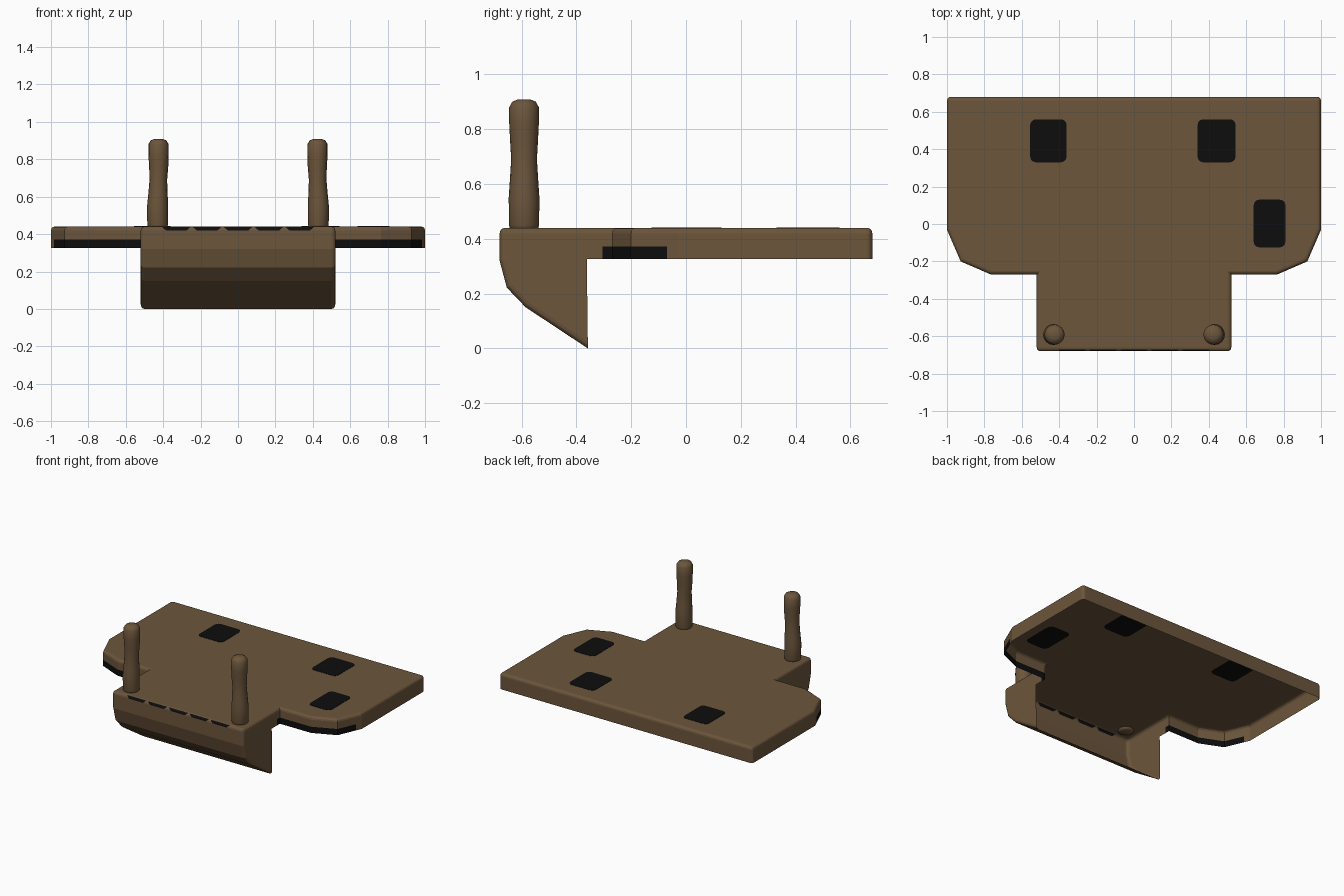
import bpy, bmesh, math
from mathutils import Vector

if "Cube" in bpy.data.objects:
    bpy.data.objects.remove(bpy.data.objects["Cube"])


def material(name, rgb):
    m = bpy.data.materials.new(name)
    m.diffuse_color = (*rgb, 1)
    m.use_nodes = True
    m.node_tree.nodes["Principled BSDF"].inputs["Base Color"].default_value = m.diffuse_color
    return m


BROWN = material("brown", (0.150, 0.092, 0.045))
BLACK = material("black", (0.004, 0.004, 0.004))
TOP, RIM = 0.44, 0.327


def finish(bm, name, mats):
    me = bpy.data.meshes.new(name)
    bm.to_mesh(me)
    bm.free()
    for m in mats:
        me.materials.append(m)
    ob = bpy.data.objects.new(name, me)
    bpy.context.collection.objects.link(ob)
    return ob


# Open shell: deck, rim walls and the front skirt
half = [(0.52, -0.68), (0.52, -0.27), (0.765, -0.27), (0.927, -0.2), (1.0, -0.03), (1.0, 0.68)]
outline = half + [(-x, y) for x, y in reversed(half)]
skirt = [(-0.68, TOP), (-0.68, 0.32), (-0.654, 0.222), (-0.585, 0.15), (-0.358, 0.0)]

bm = bmesh.new()


def face(pts):
    return bm.faces.new([bm.verts.new(p) for p in pts])


face([(x, y, TOP) for x, y in outline])
for (xa, ya), (xb, yb) in zip(outline, outline[1:]):
    if xa == xb and abs(xa) == 0.52:
        continue                                  # skirt sides are made below
    face([(xa, ya, TOP), (xa, ya, RIM), (xb, yb, RIM), (xb, yb, TOP)])
for s in (1, -1):
    pts = skirt + [(-0.362, RIM), (-0.27, RIM), (-0.27, TOP)]
    pts = [(s * 0.52, y, z) for y, z in pts]
    face(pts if s == 1 else pts[::-1])
for (ya, za), (yb, zb) in zip(skirt, skirt[1:]):
    face([(-0.52, ya, za), (-0.52, yb, zb), (0.52, yb, zb), (0.52, ya, za)])
bmesh.ops.remove_doubles(bm, verts=bm.verts, dist=0.0005)
bmesh.ops.recalc_face_normals(bm, faces=bm.faces)
bm.normal_update()
if max(bm.faces, key=lambda f: f.calc_center_median().z).normal.z < 0:
    bmesh.ops.reverse_faces(bm, faces=bm.faces)
    bm.normal_update()

# Soften the convex edges
sharp = [e for e in bm.edges if len(e.link_faces) == 2 and e.calc_face_angle_signed() > 1.0]
bmesh.ops.bevel(bm, geom=sharp, offset=0.02, segments=3, profile=0.5, affect='EDGES')


def cut(co, no, rule):
    fs = [f for f in bm.faces if rule(f.calc_center_median())]
    geom = set(fs)
    for f in fs:
        geom.update(f.edges)
        geom.update(f.verts)
    bmesh.ops.bisect_plane(bm, geom=list(geom), plane_co=co, plane_no=no, dist=1e-5)


# Cut and colour the dark lower rim beside the skirt
def walls(c):
    return abs(c.x) > 0.515 and c.z < 0.41


cut((0, 0, 0.371), (0, 0, 1), walls)
cut((0, 0, RIM), (0, 0, 1), walls)
cut((0, -0.07, 0), (0, 1, 0), walls)
cut((0, -0.305, 0), (0, 1, 0), walls)

# Cut and colour the five dark marks on the front top edge
marks = [-0.33, -0.165, 0, 0.165, 0.33]


def lip(c):
    return c.y < -0.655 and c.z > 0.41 and abs(c.x) < 0.5


for m in marks:
    for s in (-1, 1):
        cut((m + s * 0.055, 0, 0.42), (1, 0, -s * 1.2), lip)
for f in bm.faces:
    c = f.calc_center_median()
    rim = walls(c) and RIM < c.z < 0.371 and -0.305 < c.y < -0.07
    mark = lip(c) and c.z < 0.4365 and any(abs(c.x - m) < 0.06 for m in marks)
    f.material_index = int(rim or mark)
finish(bm, "deck_shell", [BROWN, BLACK])


# Dark rounded patches, thin plates showing on both sides of the deck
def patch(name, x0, x1, y0, y1, r=0.03):
    b = bmesh.new()
    pts = []
    for i, (cx, cy) in enumerate([(x1 - r, y1 - r), (x0 + r, y1 - r), (x0 + r, y0 + r), (x1 - r, y0 + r)]):
        for k in range(4):
            a = math.radians(90 * i + 30 * k)
            pts.append((cx + r * math.cos(a), cy + r * math.sin(a), TOP - 0.003))
    f = b.faces.new([b.verts.new(p) for p in pts])
    g = bmesh.ops.extrude_face_region(b, geom=[f])
    bmesh.ops.translate(b, vec=(0, 0, 0.005), verts=[v for v in g["geom"] if isinstance(v, bmesh.types.BMVert)])
    bmesh.ops.recalc_face_normals(b, faces=b.faces)
    finish(b, name, [BLACK])


patch("rear_left_patch", -0.555, -0.36, 0.33, 0.56)
patch("rear_right_patch", 0.34, 0.543, 0.33, 0.56)
patch("side_patch", 0.64, 0.81, -0.125, 0.13)

# Two slightly wavy posts: (height, radius, sideways shift)
rings = [(0.425, 0.03, 0), (0.432, 0.05, 0), (0.45, 0.055, 0.002), (0.55, 0.056, 0.002), (0.61, 0.052, 0),
         (0.69, 0.047, -0.002), (0.76, 0.051, -0.004), (0.82, 0.054, -0.003), (0.88, 0.054, -0.003),
         (0.9, 0.043, -0.003), (0.909, 0.022, -0.003)]
N = 16
for side, s in (("left", -1), ("right", 1)):
    b = bmesh.new()
    loops = [[b.verts.new((s * (0.428 + d) + r * math.cos(2 * math.pi * i / N),
                           -0.591 + r * math.sin(2 * math.pi * i / N), z)) for i in range(N)]
             for z, r, d in rings]
    for lo, hi in zip(loops, loops[1:]):
        for i in range(N):
            j = (i + 1) % N
            b.faces.new((lo[i], lo[j], hi[j], hi[i]))
    b.faces.new(loops[0][::-1])
    b.faces.new(loops[-1])
    ob = finish(b, side + "_post", [BROWN])
    for p in ob.data.polygons:
        p.use_smooth = True
